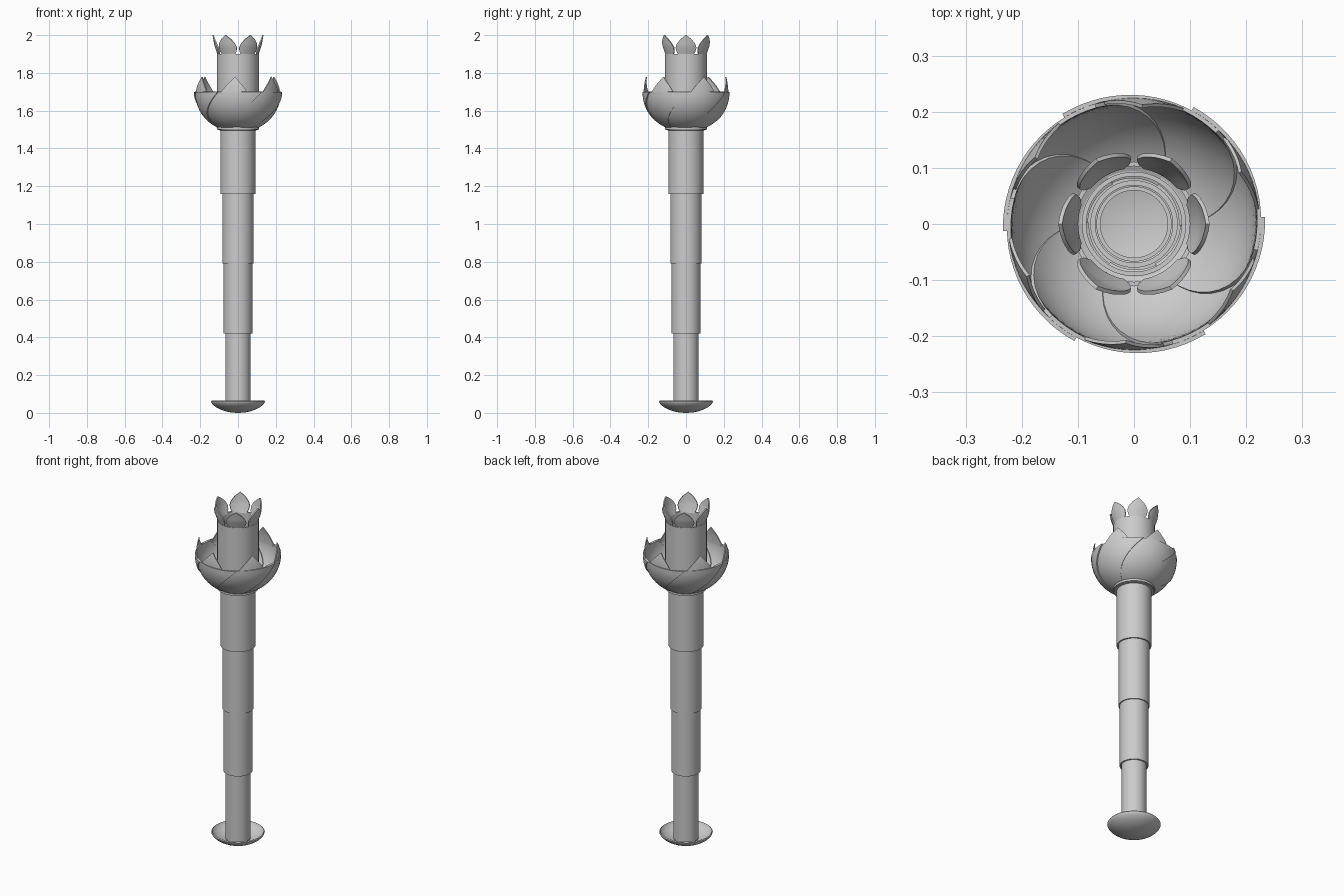
import bpy, math

if "Cube" in bpy.data.objects:
    bpy.data.objects.remove(bpy.data.objects["Cube"])

metal = bpy.data.materials.new("light_grey")
metal.diffuse_color = (0.6, 0.6, 0.6, 1)
metal.use_nodes = True
metal.node_tree.nodes["Principled BSDF"].inputs["Base Color"].default_value = metal.diffuse_color


def make(name, verts, faces, thickness=0.0, angle=35):
    me = bpy.data.meshes.new(name)
    me.from_pydata(verts, [], faces)
    me.materials.append(metal)
    ob = bpy.data.objects.new(name, me)
    bpy.context.collection.objects.link(ob)
    bpy.ops.object.select_all(action='DESELECT')
    ob.select_set(True)
    bpy.context.view_layer.objects.active = ob
    bpy.ops.object.mode_set(mode='EDIT')
    bpy.ops.mesh.select_all(action='SELECT')
    bpy.ops.mesh.remove_doubles(threshold=1e-5)
    if not thickness:
        bpy.ops.mesh.normals_make_consistent(inside=False)
    bpy.ops.object.mode_set(mode='OBJECT')
    if thickness:
        mod = ob.modifiers.new("thickness", 'SOLIDIFY')
        mod.thickness = thickness
        mod.offset = -1
        bpy.ops.object.modifier_apply(modifier=mod.name)
    bpy.ops.object.shade_smooth_by_angle(angle=math.radians(angle))
    return ob


def polar(r, deg, z):
    a = math.radians(deg)
    return (r * math.cos(a), r * math.sin(a), z)


def lathe(name, profile, closed=True, n=64):
    """Spin an (r, z) profile around the z axis."""
    m = len(profile)
    verts = [polar(r, 360 * i / n, z) for i in range(n) for r, z in profile]
    faces = [(i * m + j, (i + 1) % n * m + j,
              (i + 1) % n * m + (j + 1) % m, i * m + (j + 1) % m)
             for i in range(n) for j in range(m if closed else m - 1)]
    return make(name, verts, faces)


def sheet(name, point, nu, nv, thickness):
    """Curved plate from point(u, v), u across and v upwards."""
    verts = [point(i / nu, j / nv) for j in range(nv + 1) for i in range(nu + 1)]
    w = nu + 1
    faces = [(j * w + i, j * w + i + 1, (j + 1) * w + i + 1, (j + 1) * w + i)
             for j in range(nv) for i in range(nu)]
    return make(name, verts, faces, thickness)


def curve(points, t):
    """Linear lookup in a short (t, value) list."""
    for (a, x), (b, y) in zip(points, points[1:]):
        if t <= b:
            return x + (y - x) * (t - a) / (b - a)
    return points[-1][1]


# Telescoping hollow tubes, widest at the top
for k, (ro, ri, z0, z1) in enumerate([
        (0.067, 0.060, 0.025, 0.45), (0.077, 0.069, 0.42, 0.82),
        (0.083, 0.077, 0.79, 1.19), (0.093, 0.085, 1.16, 1.53),
        (0.111, 0.103, 1.50, 1.90)]):
    lathe(f"tube_{k + 1}", [(ri, z0), (ro, z0), (ro, z1), (ri, z1)])

# Shallow foot dish: convex below, hollow above
outer = [(0.143 * math.sin(a), 0.06 - 0.06 * math.cos(a) ** 1.3)
         for a in [math.pi / 2 * i / 10 for i in range(10)]] + [(0.143, 0.06)]
inner = [(r * 0.97, 0.008 + z * 0.95) for r, z in reversed(outer)]
lathe("foot_dish", outer + inner, closed=False)

# Collar closing the bowl floor around the shaft
lathe("bowl_floor", [(0.085, 1.495), (0.105, 1.497), (0.112, 1.512), (0.085, 1.512)])

LOW = math.asin(0.93)
for k in range(6):
    base = 60 * k

    # Swirled overlapping bowl petal
    def bowl(u, v):
        a = LOW * (1 - v)
        z = 1.7 - 0.215 * math.sin(a)
        r = (0.225 + 0.009 * u) * math.cos(a)
        return polar(r, base + 3 - 75 * (1 - u) - 50 * (1.7 - z) / 0.2, z)
    sheet(f"bowl_petal_{k + 1}", bowl, 16, 12, 0.007)

    # Flame tip rising from the bowl rim
    def flame(u, v):
        half = curve([(0, 20), (0.25, 17), (0.5, 12), (0.75, 6), (1, 0)], v)
        r = 0.225 - 0.012 * v * v
        return polar(r, base + 24 + 2 * v + half * (2 * u - 1), 1.68 + 0.1 * v)
    sheet(f"bowl_tip_{k + 1}", flame, 8, 8, 0.006)

    # Outward leaning crown petal
    def crown(u, v):
        half = curve([(0, 20), (0.2, 26), (0.4, 27), (0.6, 22), (0.8, 13), (1, 0)], v)
        r = curve([(0, 0.106), (0.25, 0.116), (0.5, 0.125), (1, 0.135)], v)
        return polar(r, base + half * (2 * u - 1), 1.89 + 0.11 * v)
    sheet(f"crown_petal_{k + 1}", crown, 8, 10, 0.007)
